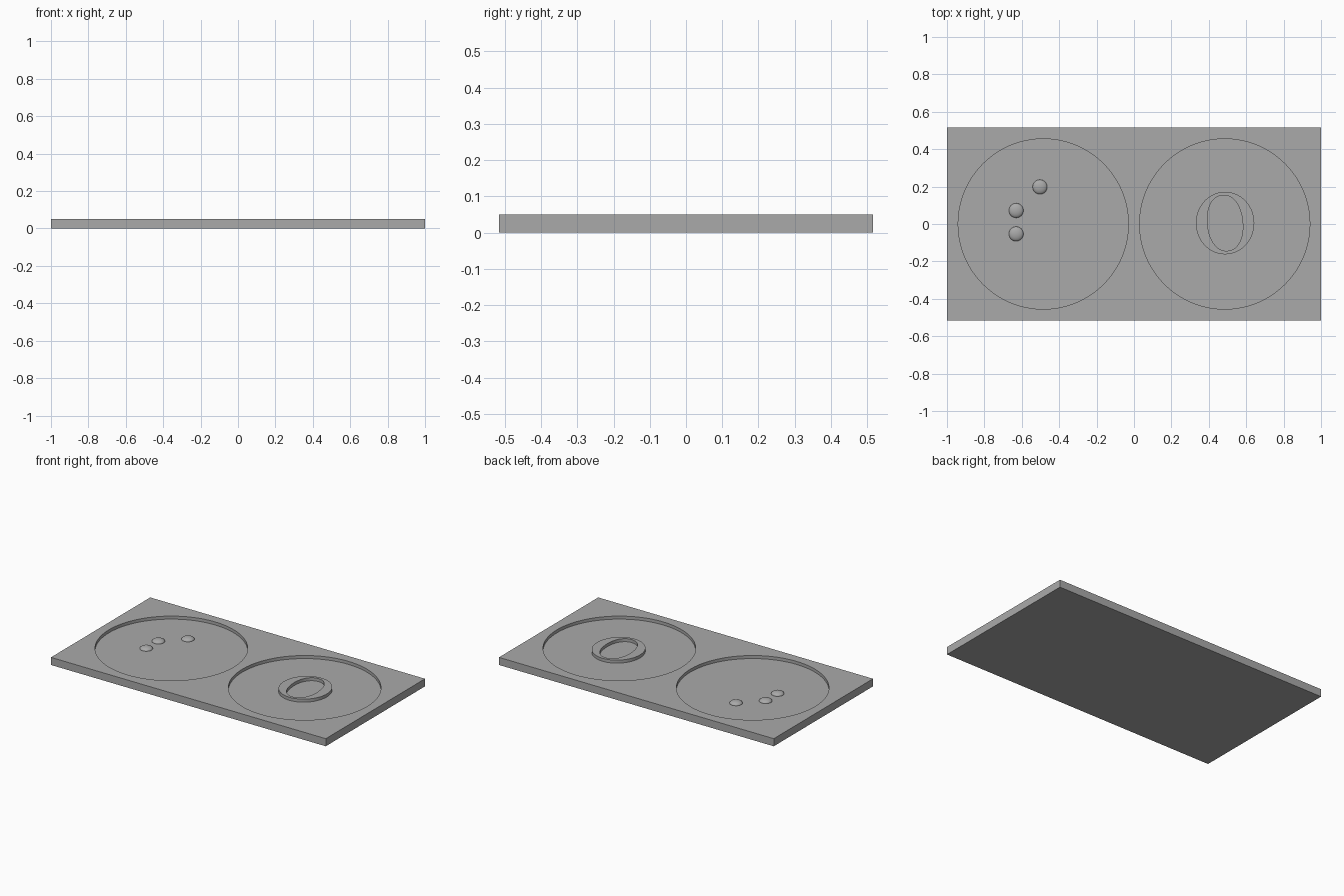
import bpy, bmesh
from math import sin, cos, pi, radians, copysign

cube = bpy.data.objects.get("Cube")
if cube:
    bpy.data.objects.remove(cube, do_unlink=True)

THICK, FLOOR = 0.05, 0.03
GREY = (0.4, 0.4, 0.4, 1.0)

mat = bpy.data.materials.new("plain grey")
mat.use_nodes = True
mat.diffuse_color = GREY
mat.node_tree.nodes["Principled BSDF"].inputs["Base Color"].default_value = GREY


def finish(obj):
    """Assign the material and smooth the curved walls."""
    obj.data.materials.clear()
    obj.data.materials.append(mat)
    bpy.ops.object.select_all(action="DESELECT")
    obj.select_set(True)
    bpy.context.view_layer.objects.active = obj
    bpy.ops.object.shade_smooth_by_angle(angle=radians(30))


def oval(rx, ry, tilt=0.0, power=2.0, count=96):
    """Points of a tilted, optionally squared-off ellipse."""
    pts = []
    for i in range(count):
        c, s = cos(2 * pi * i / count), sin(2 * pi * i / count)
        x = rx * copysign(abs(c) ** (2 / power), c)
        y = ry * copysign(abs(s) ** (2 / power), s)
        pts.append((x * cos(tilt) - y * sin(tilt), x * sin(tilt) + y * cos(tilt)))
    return pts


# Slab with two round recesses
bpy.ops.mesh.primitive_cube_add(size=1, location=(0, 0, THICK / 2))
slab = bpy.context.object
slab.name = "slab"
slab.scale = (2, 1.032, THICK)
bpy.ops.object.transform_apply(location=True, rotation=False, scale=True)
for x in (-0.485, 0.485):
    bpy.ops.mesh.primitive_cylinder_add(vertices=128, radius=0.455, depth=0.1,
                                        location=(x, 0, FLOOR + 0.05))
    cutter = bpy.context.object
    cutter.hide_render = True
    bpy.context.view_layer.objects.active = slab
    cut = slab.modifiers.new("recess", "BOOLEAN")
    cut.operation, cut.solver, cut.object = "DIFFERENCE", "EXACT", cutter
    bpy.ops.object.modifier_apply(modifier=cut.name)
    bpy.data.objects.remove(cutter, do_unlink=True)
finish(slab)

# Raised ring with a narrow oval opening, flush with the slab top
bm = bmesh.new()
outer, inner = oval(0.156, 0.167), oval(0.094, 0.149, 0.1, 2.15)
loops = [[bm.verts.new((x, y, z)) for x, y in pts]
         for pts, z in ((outer, FLOOR), (outer, THICK), (inner, THICK), (inner, FLOOR))]
for k in range(4):
    a, b = loops[k], loops[(k + 1) % 4]
    for i in range(len(a)):
        j = (i + 1) % len(a)
        bm.faces.new((a[i], a[j], b[j], b[i]))
bmesh.ops.recalc_face_normals(bm, faces=bm.faces)
mesh = bpy.data.meshes.new("oval_ring")
bm.to_mesh(mesh)
bm.free()
ring = bpy.data.objects.new("oval_ring", mesh)
ring.location = (0.487, 0.005, 0)
bpy.context.collection.objects.link(ring)
finish(ring)

# Low domed bumps in the other recess
for n, (x, y) in enumerate(((-0.503, 0.198), (-0.63, 0.072), (-0.63, -0.053))):
    bpy.ops.mesh.primitive_uv_sphere_add(segments=32, ring_count=16, radius=1,
                                         location=(x, y, FLOOR))
    bump = bpy.context.object
    bump.name = f"bump_{n + 1}"
    bump.scale = (0.039, 0.039, 0.018)
    finish(bump)
